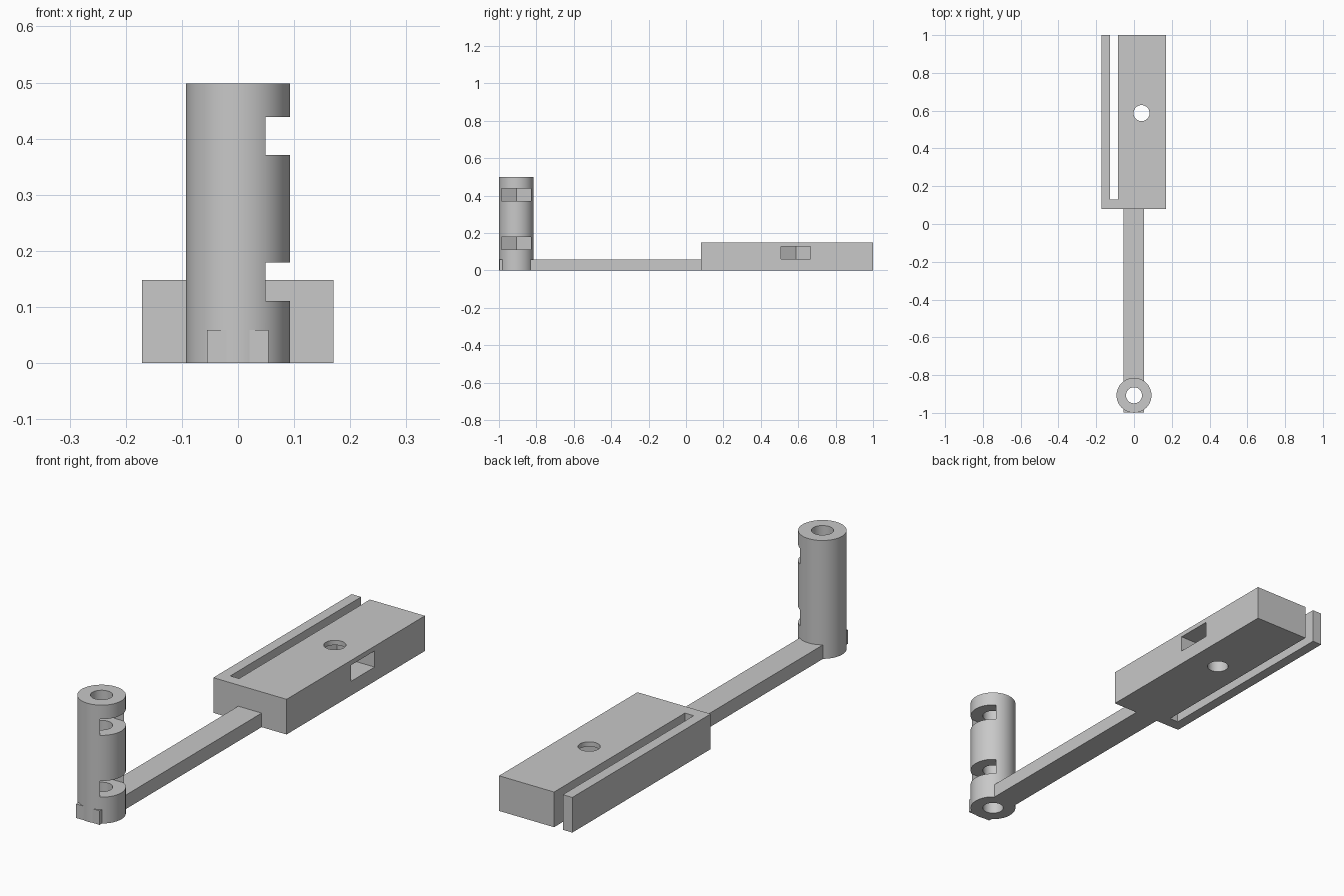
import bpy
import bmesh
import math

cube = bpy.data.objects.get("Cube")
if cube:
    bpy.data.objects.remove(cube, do_unlink=True)

grey = bpy.data.materials.new("plain grey")
grey.use_nodes = True
colour = (0.58, 0.58, 0.58, 1)
grey.diffuse_color = colour
grey.node_tree.nodes["Principled BSDF"].inputs["Base Color"].default_value = colour


def prism(name, outline, z0, z1):
    """Extrude a counter-clockwise plan outline from z0 to z1."""
    bm = bmesh.new()
    base = bm.faces.new([bm.verts.new((x, y, z0)) for x, y in outline])
    top = bmesh.ops.extrude_face_region(bm, geom=[base])["geom"]
    verts = [v for v in top if isinstance(v, bmesh.types.BMVert)]
    bmesh.ops.translate(bm, verts=verts, vec=(0, 0, z1 - z0))
    bmesh.ops.recalc_face_normals(bm, faces=bm.faces[:])
    mesh = bpy.data.meshes.new(name)
    bm.to_mesh(mesh)
    bm.free()
    obj = bpy.data.objects.new(name, mesh)
    bpy.context.collection.objects.link(obj)
    mesh.materials.append(grey)
    return obj


def rect(x0, x1, y0, y1):
    return [(x0, y0), (x1, y0), (x1, y1), (x0, y1)]


def circle(cx, cy, r, n=64):
    return [(cx + r * math.cos(math.tau * i / n), cy + r * math.sin(math.tau * i / n))
            for i in range(n)]


def nut_slot(cx, cy, h=0.0785):
    """Hexagonal nut pocket with a pointed inner end, open towards +x."""
    r = 2 * h / math.sqrt(3)
    return [(cx - r, cy), (cx - r / 2, cy - h), (cx + 0.3, cy - h),
            (cx + 0.3, cy + h), (cx - r / 2, cy + h)]


def cut(target, outline, z0, z1):
    cutter = prism("cutter", outline, z0, z1)
    cutter.hide_render = True
    mod = target.modifiers.new("cut", 'BOOLEAN')
    mod.operation = 'DIFFERENCE'
    mod.solver = 'EXACT'
    mod.object = cutter
    bpy.context.view_layer.objects.active = target
    bpy.ops.object.modifier_apply(modifier=mod.name)
    bpy.data.objects.remove(cutter, do_unlink=True)


def smooth(obj):
    bpy.ops.object.select_all(action='DESELECT')
    obj.select_set(True)
    bpy.context.view_layer.objects.active = obj
    bpy.ops.object.shade_smooth_by_angle(angle=math.radians(30))


POST_Y, POST_R, HOLE_R, NUT = -0.907, 0.0925, 0.0425, 0.068
BOLT_X, BOLT_Y = 0.04, 0.587

# Upright hollow post with two nut slots
post = prism("post", circle(0, POST_Y, POST_R), 0, 0.498)
cut(post, circle(0, POST_Y, HOLE_R), -0.1, 0.6)
for z in (0.111, 0.371):
    cut(post, nut_slot(0, POST_Y), z, z + NUT)

# Flat arm, fitted around the foot of the post
arm = prism("arm", rect(-0.055, 0.054, -0.997, 0.08), 0, 0.059)
cut(arm, circle(0, POST_Y, POST_R), -0.1, 0.2)

# Block with a long open slit, a bolt hole and a side nut slot
block = prism("block", rect(-0.171, 0.17, 0.08, 1.0), 0, 0.148)
cut(block, rect(-0.127, -0.086, 0.13, 1.1), -0.1, 0.3)
cut(block, circle(BOLT_X, BOLT_Y, HOLE_R), -0.1, 0.3)
cut(block, nut_slot(BOLT_X, BOLT_Y), 0.06, 0.06 + NUT)

for part in (post, arm, block):
    smooth(part)
